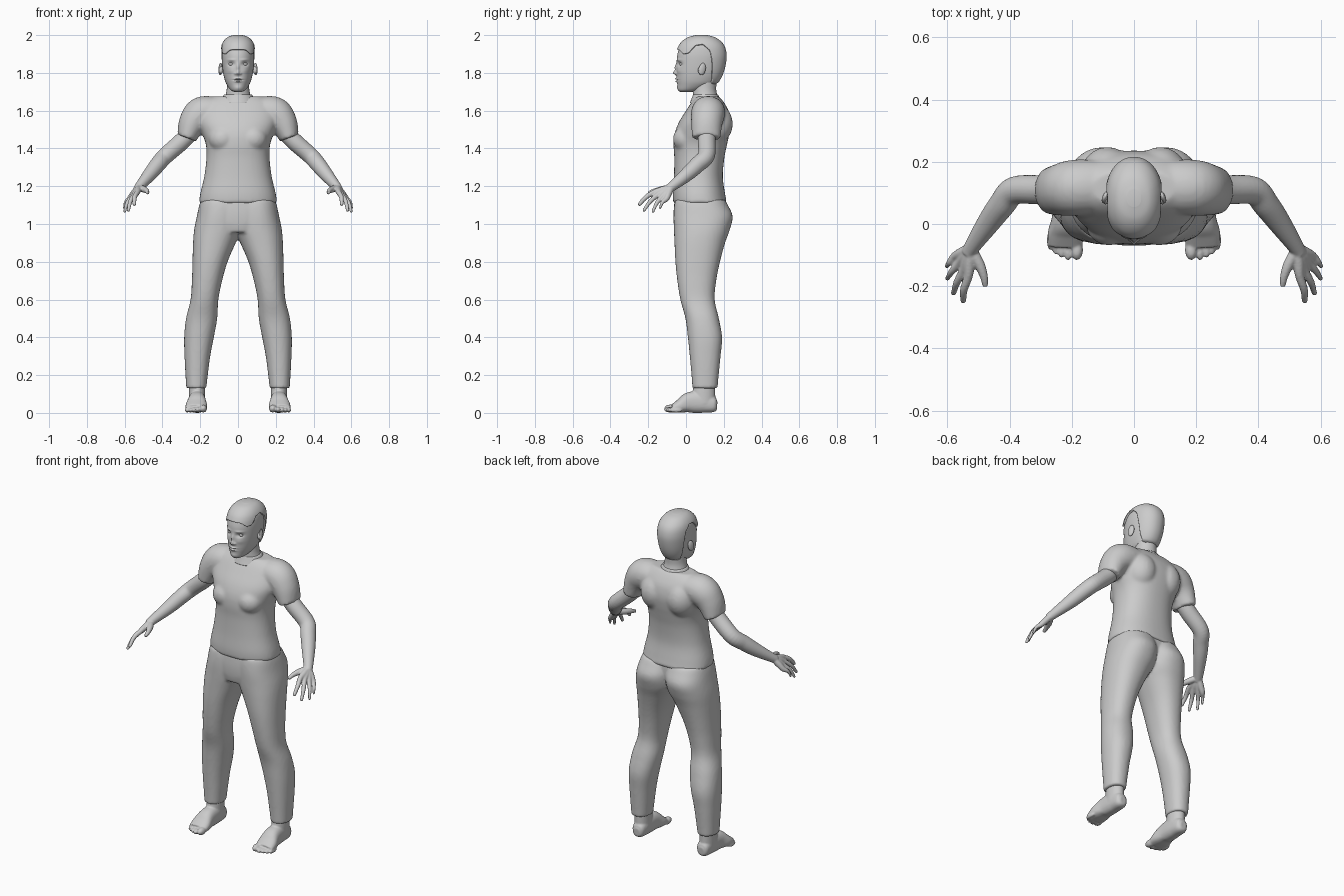
import bpy, bmesh
from math import sin, cos, pi, exp
from mathutils import Vector, Matrix


def resample(pts, k):
    # Catmull-Rom through rows of numbers
    out = []
    for i in range(len(pts) - 1):
        a, b, c, d = (pts[max(i - 1, 0)], pts[i], pts[i + 1], pts[min(i + 2, len(pts) - 1)])
        for s in range(k):
            t = s / k
            out.append([0.5 * (2 * q + (r - p) * t + (2 * p - 5 * q + 4 * r - w) * t * t
                               + (3 * q - p - 3 * r + w) * t ** 3) for p, q, r, w in zip(a, b, c, d)])
    return out + [list(pts[-1])]


def oval(a, p):
    c, s = cos(a), sin(a)
    return (abs(c) ** (2 / p) * (1 if c >= 0 else -1), abs(s) ** (2 / p) * (1 if s >= 0 else -1))


def skin_rings(bm, rings, bottom=True, top=True):
    vs = [[bm.verts.new(p) for p in r] for r in rings]
    n = len(vs[0])
    for r0, r1 in zip(vs, vs[1:]):
        for i in range(n):
            bm.faces.new((r0[i], r0[(i + 1) % n], r1[(i + 1) % n], r1[i]))
    if bottom:
        bm.faces.new(vs[0][::-1])
    if top:
        bm.faces.new(vs[-1])


def tube(bm, pts, side=(0, 1, 0), flat=False, n=24, p=2.0, k=6, warp=None):
    # rows are x, y, z, radius along side, radius across
    rows = resample(pts, k)
    rings = []
    for i, r in enumerate(rows):
        c = Vector(r[:3])
        t = Vector(rows[min(i + 1, len(rows) - 1)][:3]) - Vector(rows[max(i - 1, 0)][:3])
        t.normalize()
        if flat:
            u, v = Vector((1, 0, 0)), Vector((0, 1, 0))
        else:
            u = Vector(side)
            u = (u - t * u.dot(t)).normalized()
            v = t.cross(u)
        ring = []
        for j in range(n):
            a, b = oval(2 * pi * j / n, p)
            q = c + u * (a * r[3]) + v * (b * r[4])
            ring.append(warp(q) if warp else q)
        rings.append(ring)
    skin_rings(bm, rings)


def slab(rows):
    # z, x min, x max, y front, y back -> tube rows
    return [((a + b) / 2, (f + k) / 2, z, (b - a) / 2, (k - f) / 2) for z, a, b, f, k in rows]


def sym(rows):
    return slab([(z, -w, w, f, b) for z, w, f, b in rows])


def ball(bm, c, r):
    bmesh.ops.create_uvsphere(bm, u_segments=24, v_segments=16, radius=1,
                              matrix=Matrix.Translation(c) @ Matrix.Diagonal((*r, 1)))


def finish(name, bm, mirror=False, voxel=0, smooth=3):
    bmesh.ops.recalc_face_normals(bm, faces=bm.faces)
    for f in bm.faces:
        f.smooth = True
    me = bpy.data.meshes.new(name)
    bm.to_mesh(me)
    bm.free()
    ob = bpy.data.objects.new(name, me)
    bpy.context.collection.objects.link(ob)
    if mirror:
        ob.modifiers.new("Mirror", 'MIRROR').use_mirror_merge = False
    if voxel:
        m = ob.modifiers.new("Blend", 'REMESH')
        m.mode = 'VOXEL'
        m.voxel_size = voxel
        m.use_smooth_shade = True
        s = ob.modifiers.new("Soften", 'SMOOTH')
        s.factor, s.iterations = 0.5, smooth
    return ob


# shirt: torso, shoulder blades, chest and sleeves blended
bm = bmesh.new()
tube(bm, sym([(1.11, .207, -.068, .217), (1.16, .2, -.07, .207), (1.25, .179, -.064, .195),
              (1.35, .167, -.062, .203), (1.42, .17, -.066, .217), (1.48, .19, -.06, .23),
              (1.54, .212, -.037, .236), (1.6, .21, 0, .225), (1.645, .185, .03, .2),
              (1.675, .13, .055, .175)]), flat=True, n=48, p=2.3)
for s in (1, -1):
    ball(bm, (s * .085, .15, 1.53), (.09, .098, .11))
    ball(bm, (s * .08, .0, 1.45), (.075, .069, .07))
    tube(bm, [(s * .1, .12, 1.6, .085, .072), (s * .19, .117, 1.587, .09, .088),
              (s * .24, .11, 1.535, .083, .075), (s * .272, .107, 1.455, .075, .052)])
finish("shirt", bm, voxel=.009, smooth=5)

# collar band
bm = bmesh.new()
tube(bm, sym([(1.64, .095, .02, .185), (1.665, .085, .03, .178), (1.685, .074, .037, .17)]),
     flat=True, n=40)
finish("collar", bm)

# trousers: mirrored legs with a pelvis core
bm = bmesh.new()
tube(bm, slab([(.13, .168, .274, .034, .167), (.2, .16, .278, .029, .173), (.3, .147, .283, .02, .183),
               (.4, .128, .285, .01, .191), (.5, .11, .275, -.003, .174), (.6, .104, .251, -.03, .152),
               (.7, .084, .244, -.046, .16), (.8, .055, .241, -.056, .18), (.9, .012, .238, -.061, .207),
               (.97, -.02, .232, -.064, .232), (1.04, -.025, .218, -.066, .247),
               (1.1, -.03, .205, -.062, .222), (1.13, -.03, .195, -.055, .205)]), flat=True, n=40, p=2.25)
tube(bm, sym([(.955, .12, -.055, .15), (1.0, .18, -.064, .18), (1.06, .2, -.066, .205),
              (1.13, .195, -.06, .205)]), flat=True, n=40, p=2.3)
finish("trousers", bm, mirror=True, voxel=.009, smooth=4)

# arms with hands
bm = bmesh.new()
tube(bm, [(.235, .11, 1.5, .045, .045), (.3, .11, 1.435, .047, .046), (.385, .107, 1.36, .045, .044),
          (.425, .062, 1.315, .043, .042), (.465, .008, 1.265, .038, .037),
          (.522, -.075, 1.198, .026, .025), (.532, -.095, 1.185, .024, .022)])
wrist = Vector((.525, -.078, 1.195))
tips = [(.549, -.246, 1.105), (.58, -.222, 1.073), (.6, -.175, 1.066), (.602, -.137, 1.085)]
for i, tip in enumerate(tips):
    f = i / 3
    knuckle = Vector((.533, -.168, 1.168)).lerp(Vector((.576, -.105, 1.132)), f)
    bend = knuckle.lerp(Vector(tip), .5) + Vector((.006, -.004, .006))
    r = .0125 - .001 * i
    tube(bm, [(*wrist, .018, .018), (*wrist.lerp(knuckle, .55), .018, .018), (*knuckle, .0145, .0145),
              (*bend, r, r), (*tip, r - .003, r - .003)], side=(1, 0, 0), n=16)
    ball(bm, tip, (r - .003,) * 3)
tube(bm, [(.522, -.085, 1.192, .018, .018), (.497, -.13, 1.183, .017, .017),
          (.483, -.168, 1.175, .013, .013), (.478, -.2, 1.164, .009, .009)], side=(1, 0, 0), n=16)
finish("arms", bm, mirror=True, voxel=.004, smooth=3)

# feet with ankles and toes
bm = bmesh.new()
tube(bm, [(.215, .165, .04, .018, .022), (.215, .148, .042, .036, .04), (.215, .09, .056, .043, .056),
          (.217, .02, .055, .047, .055), (.22, -.03, .037, .057, .037), (.221, -.07, .023, .055, .022)],
     side=(1, 0, 0), n=32, p=2.4)
tube(bm, [(.216, .092, .05, .043, .064), (.217, .095, .11, .043, .06), (.218, .1, .18, .043, .055)],
     flat=True, n=32)
for x, y, r in ((.184, -.083, .021), (.212, -.084, .015), (.233, -.077, .014),
                (.252, -.066, .013), (.269, -.052, .012)):
    ball(bm, (x, y, r + .002), (r * .95, .033, r))
finish("feet", bm, mirror=True, voxel=.005, smooth=3)

# head, with facial features pushed along y
HEAD = [(1.699, .018, -.03, .03), (1.71, .04, -.041, .08), (1.74, .061, -.046, .15),
        (1.77, .072, -.049, .175), (1.81, .08, -.05, .192), (1.86, .085, -.049, .203),
        (1.9, .086, -.045, .205), (1.94, .081, -.031, .195), (1.965, .067, -.008, .172),
        (1.982, .045, .025, .14), (1.99, .015, .065, .1)]
FACE = [(0, 1.8, .009, .011, -.018), (0, 1.828, .007, .02, -.01), (.014, 1.796, .006, .006, -.007),
        (.036, 1.847, .017, .011, .013), (.035, 1.869, .02, .006, -.004), (.04, 1.81, .018, .014, -.003),
        (0, 1.769, .018, .004, -.011), (0, 1.762, .025, .0022, .005), (0, 1.755, .015, .005, -.009),
        (0, 1.72, .02, .012, -.004)]


def face(q):
    if q.y < .04:
        fade = min(1, (.04 - q.y) / .04)
        q.y += fade * sum(d * exp(-((abs(q.x) - x) / sx) ** 2 - ((q.z - z) / sz) ** 2)
                          for x, z, sx, sz, d in FACE)
    return q


bm = bmesh.new()
tube(bm, sym(HEAD), flat=True, n=128, p=2.15, k=12, warp=face)
finish("head", bm)

# eyes and ears
bm = bmesh.new()
ball(bm, (.036, -.021, 1.846), (.014, .013, .009))
finish("eyes", bm, mirror=True)
bm = bmesh.new()
ball(bm, (0, 0, 0), (.009, .019, .033))
ball(bm, (-.006, -.006, -.006), (.012, .014, .02))
bmesh.ops.transform(bm, verts=bm.verts, matrix=Matrix.Translation((.093, .086, 1.82))
                    @ Matrix.Rotation(.35, 4, 'Z') @ Matrix.Rotation(-.2, 4, 'X'))
finish("ears", bm, mirror=True)

# neck
bm = bmesh.new()
tube(bm, [(0, .105, 1.62, .09, .07), (0, .102, 1.67, .07, .066), (0, .098, 1.71, .06, .062),
          (0, .1, 1.76, .057, .062), (0, .1, 1.8, .055, .06)], flat=True, n=40)
finish("neck", bm)

# cropped hair: head surface lifted and cut along a hairline
dense = resample(HEAD, 12)
LINE = [(-.06, 1.928), (-.035, 1.922), (-.01, 1.9), (.015, 1.905), (.045, 1.945), (.09, 1.95),
        (.125, 1.92), (.14, 1.85), (.15, 1.79), (.17, 1.745), (.25, 1.725)]


def lookup(table, x):
    for a, b in zip(table, table[1:]):
        if x <= b[0]:
            t = max(0, (x - a[0]) / (b[0] - a[0]))
            return [p + (q - p) * t for p, q in zip(a, b)]
    return list(table[-1])


N, M, LIFT = 144, 28, .01
rings = [[] for _ in range(M + 1)]
for j in range(N):
    a, b = oval(2 * pi * j / N, 2.15)
    low = lookup(LINE, .08 + b * .128)[1]
    for i in range(M + 1):
        z = 1.99 + (low - 1.99) * (1 - i / M) ** 1.7
        _, w, f, k = lookup(dense, z)
        lift = LIFT * max(0, (z - 1.94) / .05)
        rings[i].append(Vector((a * (w + LIFT * .8), (f + k) / 2 + b * ((k - f) / 2 + LIFT), z + lift)))
bm = bmesh.new()
skin_rings(bm, rings, bottom=False)
hair = finish("hair", bm)
m = hair.modifiers.new("Thickness", 'SOLIDIFY')
m.thickness, m.offset = .012, -1
